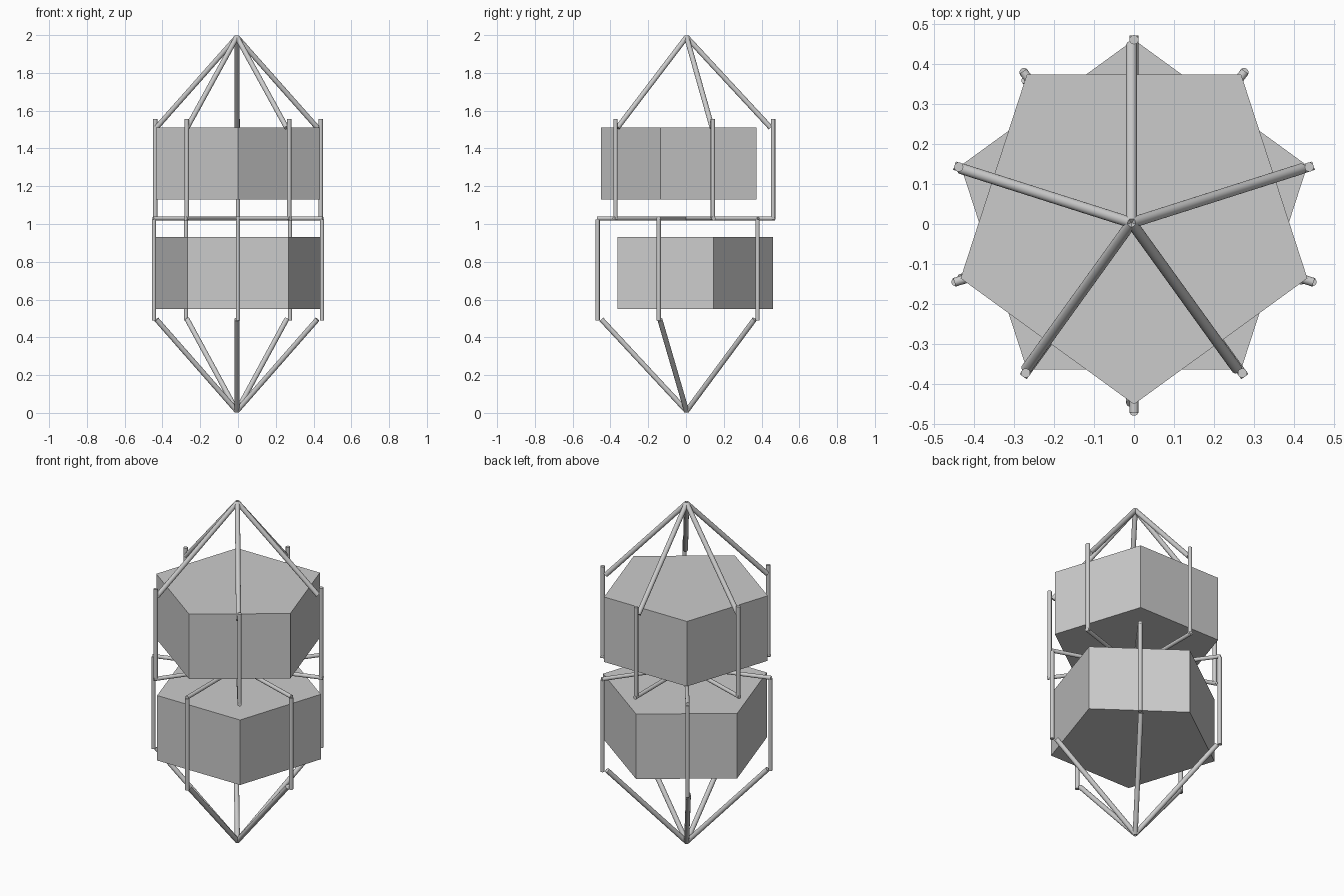
import bpy
from math import sin, cos, pi, radians
from mathutils import Vector

cube = bpy.data.objects.get("Cube")
if cube:
    bpy.data.objects.remove(cube)


def material(name, value):
    m = bpy.data.materials.new(name)
    m.use_nodes = True
    colour = (value, value, value, 1)
    m.diffuse_color = colour
    m.node_tree.nodes["Principled BSDF"].inputs["Base Color"].default_value = colour
    return m


grey = material("light grey", 0.6)


def finish(name):
    ob = bpy.context.object
    ob.name = name
    ob.data.materials.append(grey)
    return ob


def rod(name, a, b, r):
    a, b = Vector(a), Vector(b)
    d = b - a
    bpy.ops.mesh.primitive_cylinder_add(vertices=20, radius=r, depth=d.length, location=(a + b) / 2)
    ob = finish(name)
    ob.rotation_euler = d.to_track_quat('Z', 'Y').to_euler()
    bpy.ops.object.shade_smooth_by_angle(angle=radians(35))


def prism(name, z, turn):
    bpy.ops.mesh.primitive_cylinder_add(vertices=5, radius=0.456, depth=0.38,
                                        location=(0, 0.005, z), rotation=(0, 0, turn))
    finish(name)


def polar(radius, angle, z):
    return (radius * sin(angle), radius * cos(angle), z)


# Two pentagonal blocks, pointing opposite ways
prism("upper_block", 1.32, pi)
prism("lower_block", 0.74, 0)

# Cage halves: spokes at mid height, uprights, and struts meeting at a tip
# name, start angle, upright radius, upright end z, strut outer z, tip z
halves = [("upper", 0, 0.461, 1.557, 1.51, 1.99),
          ("lower", pi, 0.468, 0.49, 0.495, 0.01)]
hub = (0, 0, 1.03)
for half, start, radius, end_z, strut_z, tip_z in halves:
    for i in range(5):
        a = start + i * 2 * pi / 5
        rod(f"{half}_spoke_{i + 1}", hub, polar(0.472, a, 1.03), 0.011)
        rod(f"{half}_upright_{i + 1}", polar(radius, a, 1.025), polar(radius, a, end_z), 0.0115)
        foot = Vector(polar(0.448, a, strut_z)) + Vector((-0.006, 0, 0))
        rod(f"{half}_strut_{i + 1}", foot, (-0.006, 0.003, tip_z), 0.0135)
